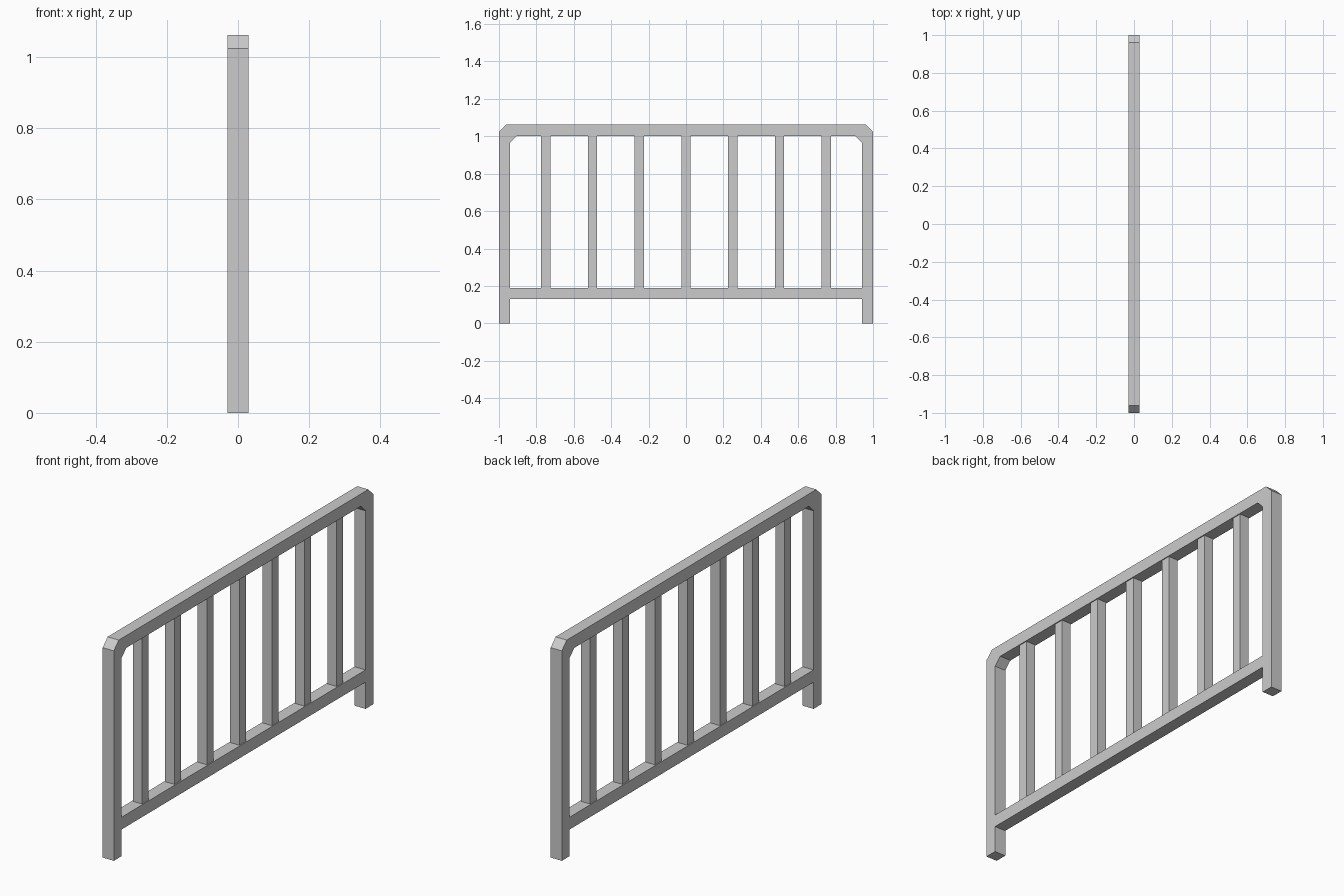
import bpy, bmesh

if "Cube" in bpy.data.objects:
    bpy.data.objects.remove(bpy.data.objects["Cube"])

DEPTH = 0.06      # thickness of the frame along x
TOP = 1.062       # overall height


def new_object(name, bm):
    bmesh.ops.recalc_face_normals(bm, faces=bm.faces)
    mesh = bpy.data.meshes.new(name)
    bm.to_mesh(mesh)
    bm.free()
    obj = bpy.data.objects.new(name, mesh)
    bpy.context.collection.objects.link(obj)
    return obj


def box(name, size, center):
    bm = bmesh.new()
    bmesh.ops.create_cube(bm, size=1)
    bmesh.ops.scale(bm, vec=size, verts=bm.verts)
    bmesh.ops.translate(bm, vec=center, verts=bm.verts)
    return new_object(name, bm)


# Hoop frame: two posts and a top rail with clipped corners, mirrored about y = 0
outer = [(1.0, 0.0), (1.0, 1.024), (0.962, TOP)]
inner = [(0.904, 1.002), (0.94, 0.966), (0.94, 0.0)]
loop = (outer + [(-y, z) for y, z in reversed(outer)]
        + [(-y, z) for y, z in reversed(inner)] + inner)
bm = bmesh.new()
face = bm.faces.new([bm.verts.new((-DEPTH / 2, y, z)) for y, z in loop])
side = bmesh.ops.extrude_face_region(bm, geom=[face], use_keep_orig=True)
moved = [v for v in side["geom"] if isinstance(v, bmesh.types.BMVert)]
bmesh.ops.translate(bm, vec=(DEPTH, 0, 0), verts=moved)
new_object("hoop_frame", bm)

# Bottom rail between the posts
box("bottom_rail", (DEPTH, 1.88, 0.06), (0, 0, 0.16))

# Seven evenly spaced upright bars
for i in range(7):
    box(f"upright_bar_{i + 1}", (0.05, 0.05, 0.812), (0, (i - 3) * 0.25, 0.596))
